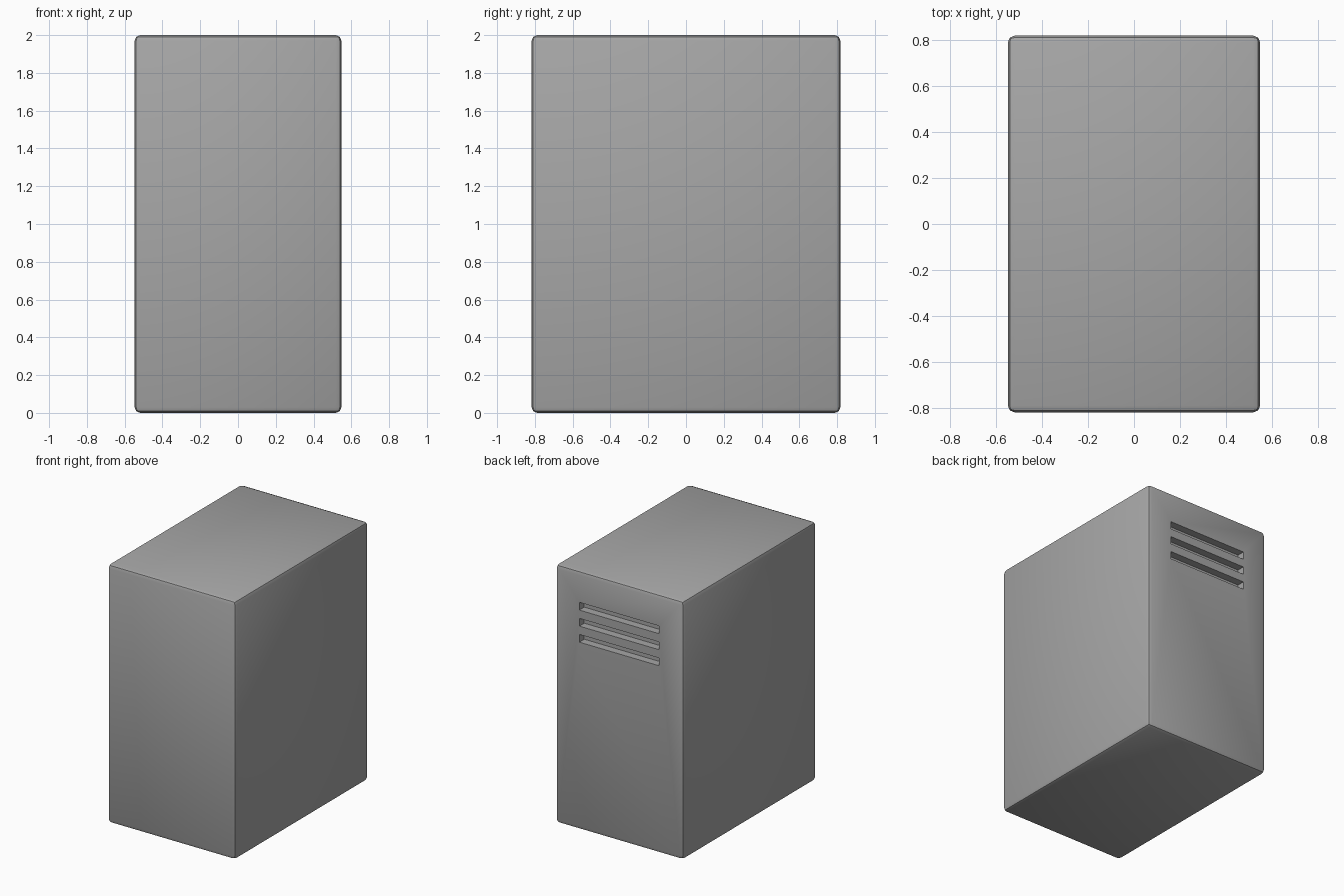
import bpy

if "Cube" in bpy.data.objects:
    bpy.data.objects.remove(bpy.data.objects["Cube"])


def box(name, size, centre):
    bpy.ops.mesh.primitive_cube_add(size=1, location=centre)
    ob = bpy.context.object
    ob.name = name
    ob.scale = size
    bpy.ops.object.transform_apply(location=True, scale=True, rotation=False)
    return ob


W, D, H = 1.095, 1.635, 2.0

# Cabinet with two-step rounded edges
cabinet = box("cabinet", (W, D, H), (0, 0, H / 2))
bevel = cabinet.modifiers.new("rounded_edges", 'BEVEL')
bevel.width = 0.03
bevel.segments = 2

# Three vent slots sunk into the upper back face
for i in range(3):
    slot = box(f"vent_cutter_{i + 1}", (0.68, 0.12, 0.06),
               (0, D / 2, 1.73 - i * 0.124))
    slot.hide_render = True
    cut = cabinet.modifiers.new(f"vent_{i + 1}", 'BOOLEAN')
    cut.operation = 'DIFFERENCE'
    cut.solver = 'EXACT'
    cut.object = slot

# Apply the modifiers, remove the cutters and shade
bpy.ops.object.select_all(action='DESELECT')
cabinet.select_set(True)
bpy.context.view_layer.objects.active = cabinet
for mod in list(cabinet.modifiers):
    bpy.ops.object.modifier_apply(modifier=mod.name)
for ob in list(bpy.data.objects):
    if ob.name.startswith("vent_cutter"):
        bpy.data.objects.remove(ob)
bpy.ops.object.shade_smooth_by_angle(angle=0.52)

# Dark grey casing
casing = bpy.data.materials.new("casing_grey")
casing.diffuse_color = (0.385, 0.385, 0.385, 1)
casing.use_nodes = True
casing.node_tree.nodes["Principled BSDF"].inputs["Base Color"].default_value = casing.diffuse_color
cabinet.data.materials.clear()
cabinet.data.materials.append(casing)
